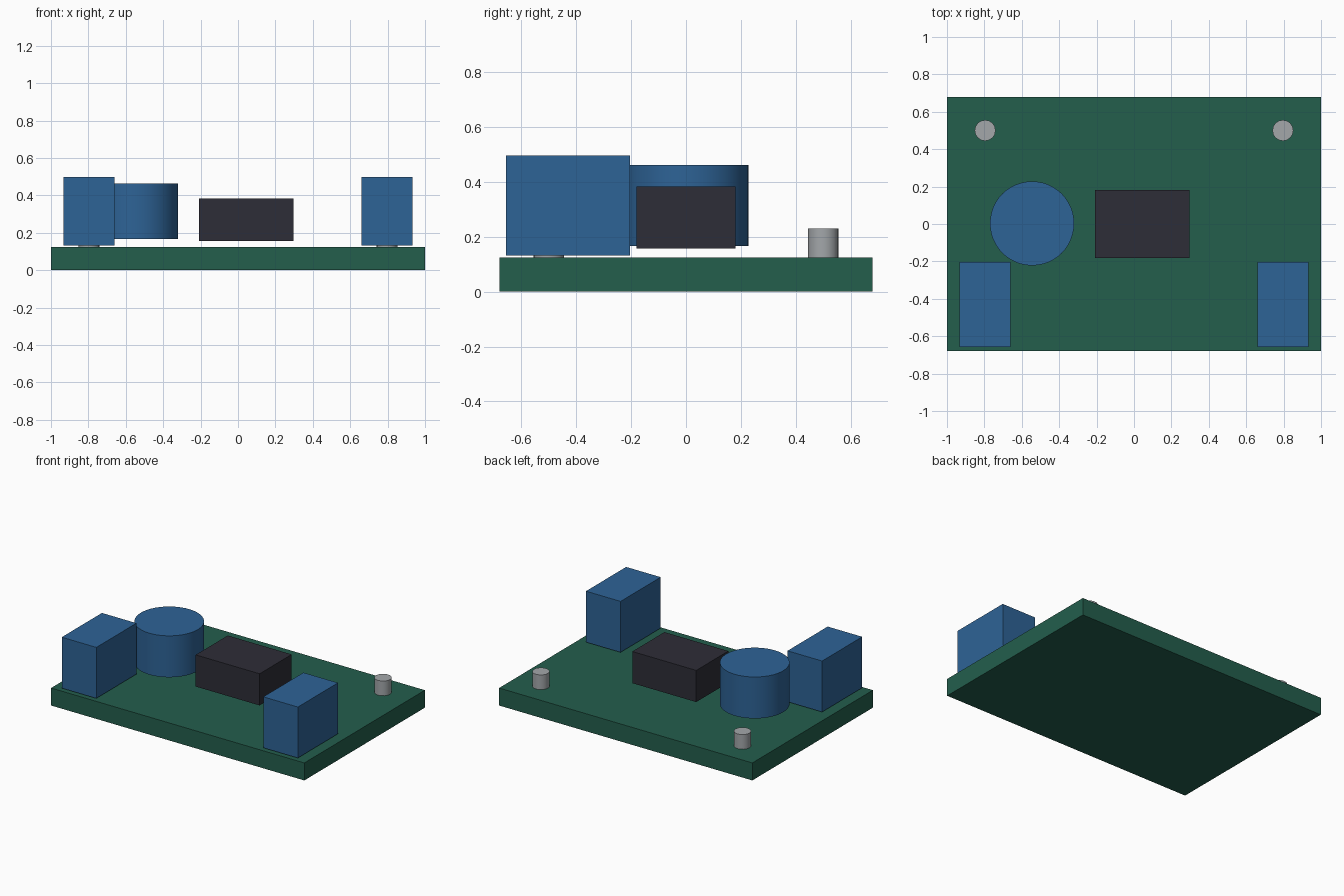
import bpy
import math

cube = bpy.data.objects.get("Cube")
if cube:
    bpy.data.objects.remove(cube, do_unlink=True)


def material(name, rgb):
    mat = bpy.data.materials.new(name)
    mat.use_nodes = True
    mat.diffuse_color = (*rgb, 1)
    mat.node_tree.nodes["Principled BSDF"].inputs["Base Color"].default_value = (*rgb, 1)
    return mat


green = material("board green", (0.017, 0.112, 0.073))
blue = material("component blue", (0.027, 0.125, 0.305))
black = material("chip black", (0.027, 0.026, 0.038))
grey = material("metal grey", (0.366, 0.386, 0.402))


def finish(name, mat):
    obj = bpy.context.object
    obj.name = name
    obj.data.materials.append(mat)
    return obj


def box(name, mat, x, y, z, size):
    # z is the underside of the box
    bpy.ops.mesh.primitive_cube_add(size=1, location=(x, y, z + size[2] / 2))
    obj = finish(name, mat)
    obj.scale = size
    bpy.ops.object.transform_apply(location=False, rotation=False, scale=True)
    return obj


def cylinder(name, mat, x, y, z, radius, height, sides):
    bpy.ops.mesh.primitive_cylinder_add(
        vertices=sides, radius=radius, depth=height, location=(x, y, z + height / 2))
    obj = finish(name, mat)
    bpy.ops.object.shade_smooth_by_angle(angle=math.radians(40))
    return obj


# Base board and central chip
box("circuit_board", green, 0, 0, 0, (2, 1.36, 0.125))
box("chip", black, 0.045, 0, 0.157, (0.505, 0.362, 0.226))

# Round component
cylinder("round_capacitor", blue, -0.545, 0.003, 0.167, 0.225, 0.296, 48)

# Terminal blocks and corner posts, mirrored left and right
for side, sign in (("left", 1), ("right", -1)):
    box("terminal_block_" + side, blue, sign * 0.796, -0.43, 0.133, (0.273, 0.453, 0.364))
    for end, y in (("front", -0.5), ("back", 0.5)):
        cylinder(f"post_{end}_{side}", grey, sign * 0.796, y, 0.12, 0.056, 0.11, 16)
